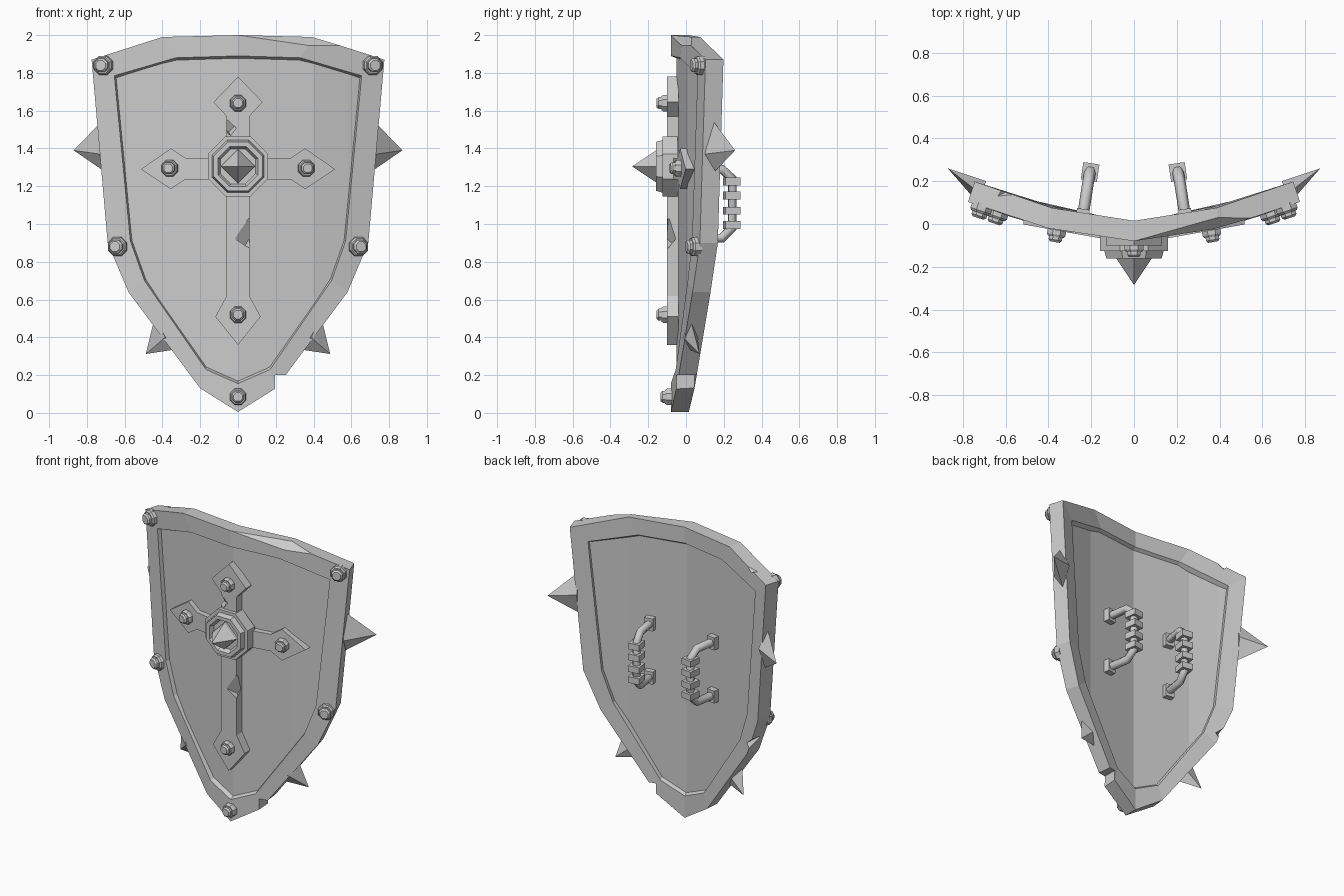
import bpy, bmesh, math
from mathutils import Vector, Matrix

if "Cube" in bpy.data.objects:
    bpy.data.objects.remove(bpy.data.objects["Cube"])


def curve_y(x):
    """Front surface depth of the bent shield at sideways position x."""
    knots = [(0, -.08), (.4, -.02), (.58, .035), (.8, .112)]
    x = min(abs(x), .799)
    for (a, ya), (b, yb) in zip(knots, knots[1:]):
        if x <= b:
            return ya + (yb - ya) * (x - a) / (b - a)


def finish(name, bm):
    bmesh.ops.recalc_face_normals(bm, faces=bm.faces[:])
    me = bpy.data.meshes.new(name)
    bm.to_mesh(me)
    bm.free()
    ob = bpy.data.objects.new(name, me)
    bpy.context.collection.objects.link(ob)
    return ob


def mirrored(half):
    """Close a right-hand half outline (first and last points on x = 0)."""
    return half + [(-x, z) for x, z in half[-2:0:-1]]


def plate(name, pts, depth, thick, cuts=()):
    """Outline in x-z, sliced at given x, bent by depth(x) and thickened."""
    bm = bmesh.new()
    bm.faces.new([bm.verts.new((x, 0, z)) for x, z in pts])
    for c in cuts:
        bmesh.ops.bisect_plane(bm, geom=bm.verts[:] + bm.edges[:] + bm.faces[:],
                               plane_co=(c, 0, 0), plane_no=(1, 0, 0))
    for v in bm.verts:
        v.co.y = depth(v.co.x)
    res = bmesh.ops.extrude_face_region(bm, geom=bm.faces[:], use_keep_orig=True)
    for v in res['geom']:
        if isinstance(v, bmesh.types.BMVert):
            v.co.y += thick
    return finish(name, bm)


def turned(name, profile, sides, loc, slope=0, spin=None):
    """Stack of rings (radius, height) around an axis pointing to the front."""
    spin = math.pi / sides if spin is None else spin
    bm = bmesh.new()
    rings = []
    for r, h in profile:
        rings.append([bm.verts.new((r * math.cos(spin + 2 * math.pi * i / sides), -h,
                                    r * math.sin(spin + 2 * math.pi * i / sides)))
                      for i in range(sides)])
    for a, b in zip(rings, rings[1:]):
        for i in range(sides):
            j = (i + 1) % sides
            bm.faces.new((a[i], a[j], b[j], b[i]))
    bm.faces.new(rings[0])
    bm.faces.new(rings[-1])
    bmesh.ops.remove_doubles(bm, verts=bm.verts[:], dist=1e-5)
    bm.transform(Matrix.Translation(loc) @ Matrix.Rotation(math.atan(slope), 4, 'Z'))
    return finish(name, bm)


def box(name, loc, size, rot=(0, 0, 0)):
    bpy.ops.mesh.primitive_cube_add(size=1, location=loc, rotation=rot)
    ob = bpy.context.object
    ob.name, ob.scale = name, size
    return ob


def chip(target, loc, size, rot):
    """Battle damage: subtract a rotated block."""
    cutter = box('chip_cutter', loc, size, rot)
    cutter.hide_render = True
    cutter.hide_set(True)
    cutter.display_type = 'WIRE'
    mod = target.modifiers.new('chip', 'BOOLEAN')
    mod.operation, mod.object, mod.solver = 'DIFFERENCE', cutter, 'EXACT'


# Rim: closed loop of quads between outer and inner outlines
outer = mirrored([(0, 2), (.4, 1.99), (.775, 1.87), (.69, .9), (.58, .64), (.2, .13), (0, .005)])
inner = mirrored([(0, 1.89), (.33, 1.88), (.655, 1.785), (.57, .91), (.495, .7), (.17, .23), (0, .155)])
MID = 1.05


def scaled(pts, s):
    return [(x * s, MID + (z - MID) * s) for x, z in pts]


bm = bmesh.new()
loops = []
for pts, off, narrow in ((outer, 0, 1), (inner, 0, 1), (scaled(inner, .98), .04, 1),
                         (scaled(inner, .98), .07, 1), (inner, .095, .97), (outer, .095, .96)):
    loops.append([bm.verts.new((x * narrow, curve_y(x) + off, z)) for x, z in pts])
n = len(outer)
for a, b in zip(loops, loops[1:] + loops[:1]):
    for i in range(n):
        j = (i + 1) % n
        bm.faces.new((a[i], a[j], b[j], b[i]))
# Sliced dent along the upper right edge
A, C, D = Vector((0, -.08, 2)), Vector((.6, .035, 1.935)), Vector((.39, .03, 1.99))
cut = bmesh.ops.bisect_plane(bm, geom=bm.verts[:] + bm.edges[:] + bm.faces[:], plane_co=A,
                             plane_no=(C - A).cross(D - A), clear_outer=True)
bmesh.ops.holes_fill(bm, edges=[e for e in bm.edges if e.is_boundary], sides=0)
rim = finish('rim', bm)
chip(rim, (.245, 0, .15), (.1, .4, .1), (0, 0, 0))
chip(rim, (-.62, .17, .68), (.16, .09, .14), (.5, .5, .7))
chip(rim, (-.57, .19, 1.96), (.16, .12, .1), (.6, .3, .5))

# Faceted panel
plate('panel', scaled(inner, 1.02), lambda x: curve_y(x) + .03, .045,
      (0, .2, -.2, .4, -.4, .58, -.58))

# Cross with diamond ends
upright = plate('cross_upright', mirrored([(0, 1.78), (.13, 1.645), (.06, 1.57), (.06, .62),
                                           (.12, .51), (0, .36)]), lambda x: -.1, .06)
chip(upright, (-.06, -.1, 1.52), (.09, .05, .05), (.5, .6, .5))
chip(upright, (.06, -.1, .95), (.08, .06, .13), (.3, .5, .7))
for s in (1, -1):
    arm = [(0, 1.35), (.28, 1.35), (.355, 1.4), (.515, 1.29), (.355, 1.185), (.28, 1.235), (0, 1.235)]
    plate('cross_arm', [(s * x, z) for x, z in arm], lambda x: -.095 + .18 * abs(x), .055)

# Boss and front spike
turned('boss', [(.172, 0), (.172, .08), (.15, .08), (.14, .115), (.115, .115), (.1, .085)],
       8, (0, -.045, 1.305))
turned('boss_spike', [(.09, 0), (.09, .02), (0, .155)], 4, (0, -.13, 1.305), spin=0)

# Bolts: octagonal washer, smaller head
BOLT = [(.047, -.015), (.047, .02), (.04, .03), (.034, .03), (.034, .045), (.025, .055)]
for x, z, y, sl in ((0, .085, -.08, 0), (0, 1.64, -.1, 0), (0, .52, -.1, 0),
                    (.36, 1.295, -.03, .18), (.71, 1.84, None, .33), (.635, .88, None, .33)):
    for s in ((1, -1) if x else (1,)):
        prof = BOLT if y is not None else [(r * 1.15, h) for r, h in BOLT]
        turned('bolt', prof, 8, (s * x, curve_y(x) if y is None else y, z), s * sl)

# Edge spikes: four-sided pyramids (tip, then top, front, bottom, back of the base)
upper = [(.87, .26, 1.39), (.715, .14, 1.55), (.73, .1, 1.37), (.71, .155, 1.28), (.69, .2, 1.42)]
lower = [(.488, .072, .312), (.44, .02, .51), (.385, -.015, .4), (.335, .02, .335), (.36, .06, .42)]
for s in (1, -1):
    for pts in (upper, lower):
        bm = bmesh.new()
        v = [bm.verts.new((s * x, y, z)) for x, y, z in pts]
        bm.faces.new(v[1:])
        for i in range(4):
            bm.faces.new((v[0], v[1 + i], v[1 + (i + 1) % 4]))
        finish('edge_spike', bm)

# Grips on the back: bent bar, feet, raised bands
for s in (1, -1):
    cu = bpy.data.curves.new('grip_bar', 'CURVE')
    cu.dimensions, cu.bevel_depth, cu.bevel_resolution = '3D', .027, 1
    cu.use_fill_caps = True
    path = [(.24, .03, 1.29), (.215, .19, 1.29), (.205, .245, 1.24),
            (.205, .245, .98), (.215, .19, .925), (.24, .03, .925)]
    sp = cu.splines.new('POLY')
    sp.points.add(len(path) - 1)
    for p, (x, y, z) in zip(sp.points, path):
        p.co = (s * x, y, z, 1)
    bpy.context.collection.objects.link(bpy.data.objects.new('grip_bar', cu))
    for z in (1.29, .925):
        box('grip_foot', (s * .24, .045, z), (.06, .05, .085), (0, 0, s * .15))
    for z in (1.225, 1.15, 1.07, .995):
        box('grip_band', (s * .205, .243, z), (.076, .082, .042), (0, 0, s * .15))
